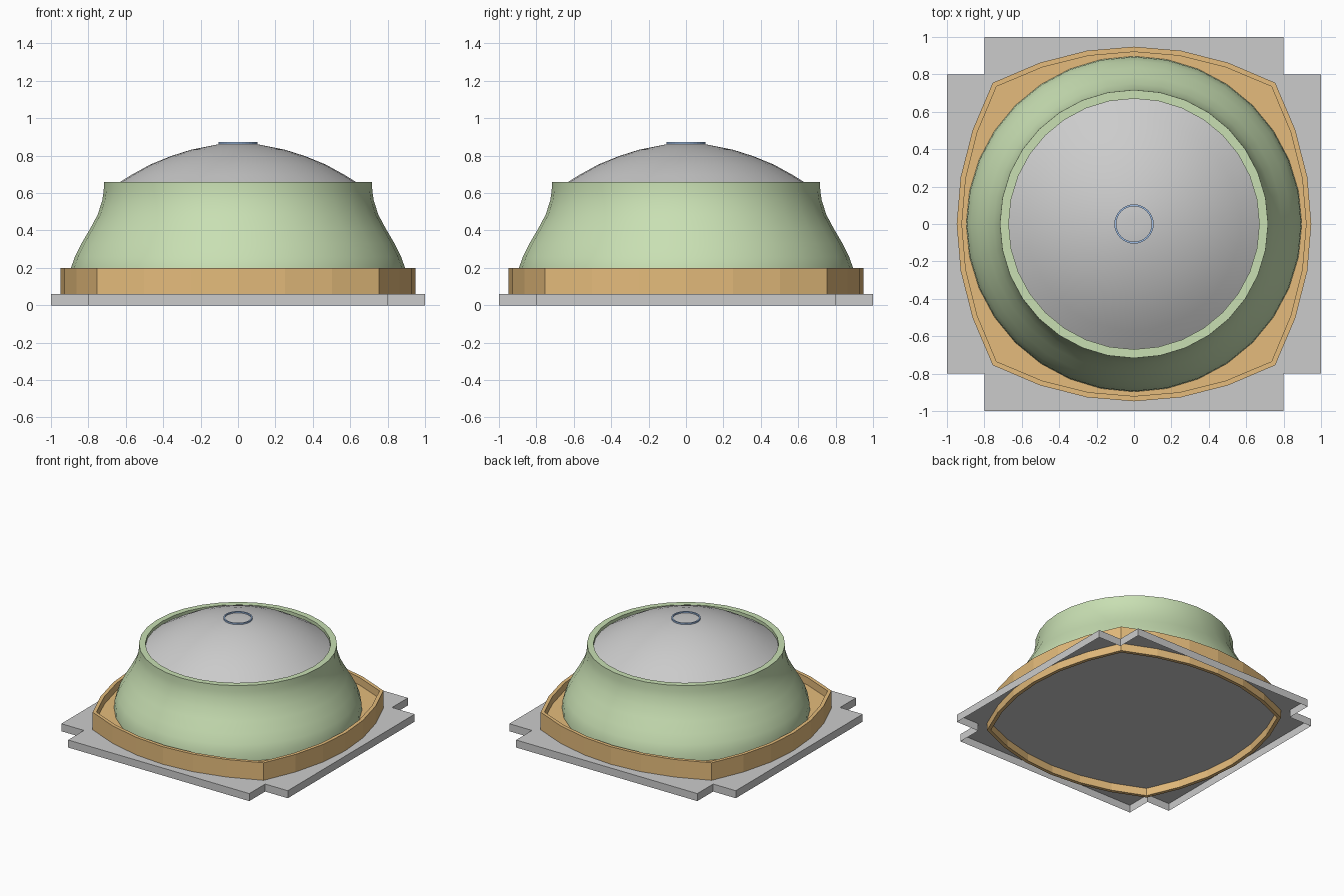
import bpy, math

if "Cube" in bpy.data.objects:
    bpy.data.objects.remove(bpy.data.objects["Cube"])


def make(name, verts, faces, color=None, smooth=False):
    me = bpy.data.meshes.new(name)
    me.from_pydata(verts, [], faces)
    me.update()
    ob = bpy.data.objects.new(name, me)
    bpy.context.collection.objects.link(ob)
    if color:
        mat = bpy.data.materials.new(name + "_color")
        mat.diffuse_color = (*color, 1)
        mat.use_nodes = True
        mat.node_tree.nodes["Principled BSDF"].inputs["Base Color"].default_value = mat.diffuse_color
        me.materials.append(mat)
    if smooth:
        bpy.ops.object.select_all(action='DESELECT')
        bpy.context.view_layer.objects.active = ob
        ob.select_set(True)
        bpy.ops.object.shade_smooth_by_angle(angle=math.radians(40))
    return ob


def loft(name, rings, color=None, smooth=False, closed=False, cap=False):
    """Join equal-length vertex rings with quads; cap fills the last ring."""
    n, m = len(rings[0]), len(rings)
    verts = [v for r in rings for v in r]
    faces = []
    for i in range(m if closed else m - 1):
        a, b = i * n, (i + 1) % m * n
        for j in range(n):
            k = (j + 1) % n
            faces.append((a + j, a + k, b + k, b + j))
    if cap:
        faces.append(tuple((m - 1) * n + j for j in range(n)))
    return make(name, verts, faces, color, smooth)


def circle(r, z, n=32):
    return [(r * math.cos(math.tau * j / n), r * math.sin(math.tau * j / n), z)
            for j in range(n)]


def outline(quarter, z):
    """Repeat one side's points around four quarter turns."""
    pts = []
    for q in range(4):
        c, s = ((1, 0), (0, 1), (-1, 0), (0, -1))[q]
        pts += [(x * c - y * s, x * s + y * c, z) for x, y in quarter]
    return pts


# Notched base plate, open underneath
plate = [(1, -0.8), (1, 0.8), (0.8, 0.8)]
loft("base_plate", [outline(plate, 0), outline(plate, 0.06)], cap=True)


# Bowed square tray: wall down to the ground and a raised floor
def bow(mid, corner, z):
    side = []
    for i in range(6):
        t = -1 + i / 3
        side.append((mid - (mid - corner) * t * t, corner * t))
    return outline(side, z)


brown = (0.78, 0.5, 0.2)
loft("tray_wall", [bow(0.948, 0.755, 0), bow(0.948, 0.755, 0.2),
                   bow(0.92, 0.735, 0.2), bow(0.92, 0.735, 0)],
     brown, closed=True)
floor = bow(0.92, 0.735, 0.14)
make("tray_floor", floor, [tuple(range(len(floor)))], brown)

# Flared drum with a flat lip
outer = [(0.897, 0.14), (0.893, 0.2), (0.872, 0.26), (0.837, 0.33), (0.79, 0.41),
         (0.75, 0.485), (0.726, 0.56), (0.718, 0.61), (0.717, 0.66)]
inner = [(r - 0.047, z) for r, z in reversed(outer)]
loft("flared_drum", [circle(r, z) for r, z in outer + inner],
     (0.58, 0.74, 0.45), smooth=True, closed=True)

# Shallow dome inside the lip
dome = [(0.67, 0.635), (0.57, 0.697), (0.47, 0.752), (0.36, 0.797),
        (0.25, 0.832), (0.1, 0.862), (0.03, 0.864)]
loft("dome", [circle(r, z) for r, z in dome], smooth=True, cap=True)

# Small ring on the dome
loft("top_ring", [circle(0.105, 0.853), circle(0.105, 0.872),
                  circle(0.095, 0.872), circle(0.095, 0.853)],
     (0.35, 0.52, 0.8), closed=True)
